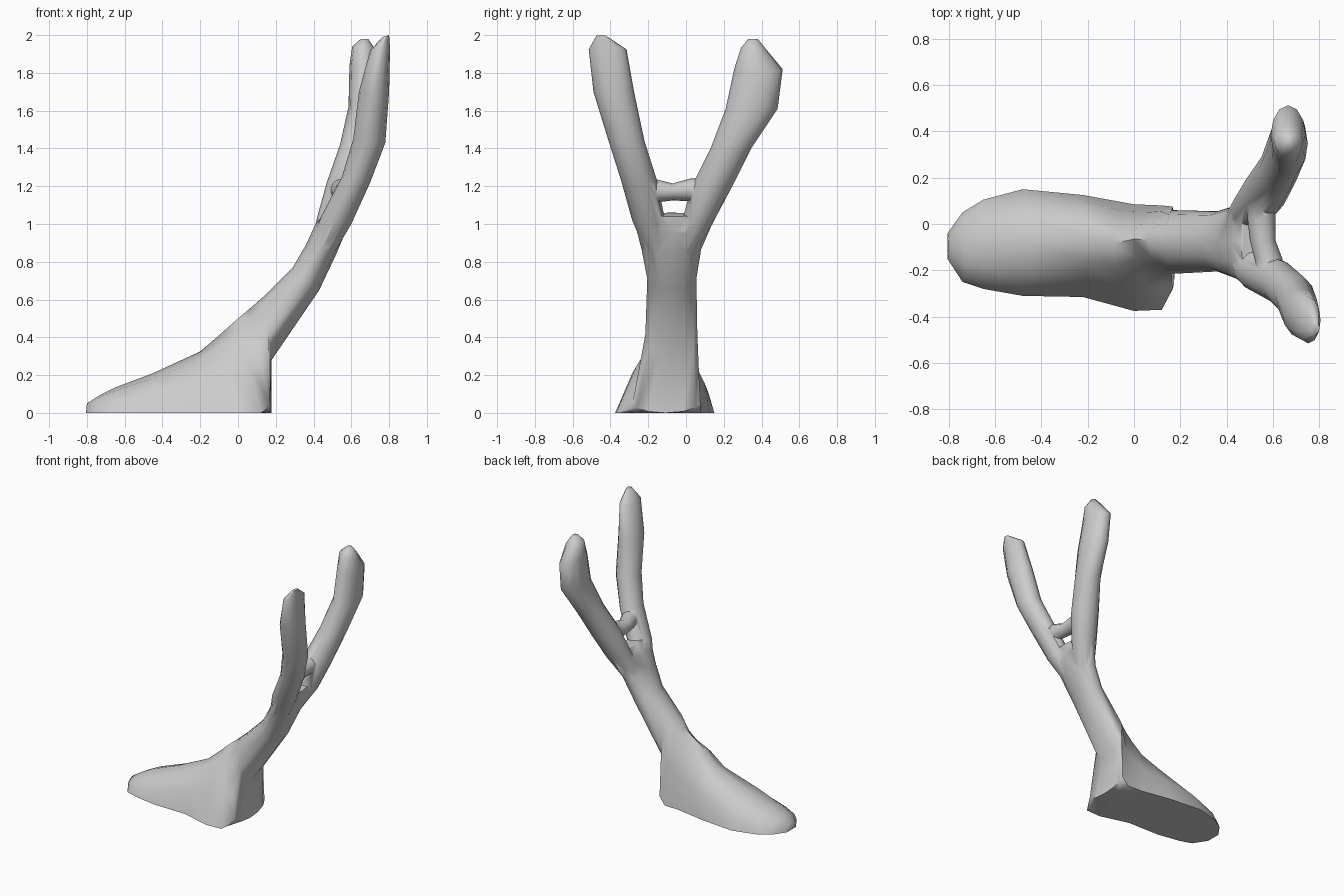
import bpy, bmesh
from math import cos, sin, pi

if "Cube" in bpy.data.objects:
    bpy.data.objects.remove(bpy.data.objects["Cube"])

SIDES = 12


def section(high, low, y0, y1, flat=0.0, shift=0.0, taper=0.0):
    """Ring between a high and low (x, z) point; flat=1 gives a dome on a level base."""
    pts = []
    for i in range(SIDES):
        a = 2 * pi * i / SIDES
        u, v = cos(a), sin(a)
        h = flat * max(v, 0) + (1 - flat) * (v + 1) / 2
        y = (y0 + y1) / 2 + shift * h + u * (y1 - y0) / 2 * (1 - taper * h)
        pts.append((low[0] + (high[0] - low[0]) * h, y,
                    low[1] + (high[1] - low[1]) * h))
    return pts


def loft(name, rings):
    bm = bmesh.new()
    loops = [[bm.verts.new(p) for p in r] for r in rings]
    for a, b in zip(loops, loops[1:]):
        for i in range(SIDES):
            j = (i + 1) % SIDES
            bm.faces.new((a[i], a[j], b[j], b[i]))
    bm.faces.new(loops[0][::-1])
    bm.faces.new(loops[-1])
    bmesh.ops.recalc_face_normals(bm, faces=bm.faces[:])
    me = bpy.data.meshes.new(name)
    bm.to_mesh(me)
    bm.free()
    ob = bpy.data.objects.new(name, me)
    bpy.context.collection.objects.link(ob)
    return ob


# Flat-bottomed foot running up into the leaning trunk
trunk = loft("forked_branch", [section(*s) for s in [
    ((-.80, .05), (-.805, 0), -.15, -.04, 1),
    ((-.73, .095), (-.74, 0), -.25, .05, 1),
    ((-.65, .135), (-.65, 0), -.28, .105, 1),
    ((-.45, .21), (-.48, 0), -.31, .15, 1),
    ((-.20, .325), (-.22, 0), -.315, .125, 1, .03, .15),
    ((-.09, .42), (.0, 0), -.375, .085, 1, .06, .3),
    ((.0, .50), (.12, 0), -.37, .08, 1, .08, .4),
    ((.06, .55), (.178, .0), -.29, .075, .8, .04, .2),
    ((.14, .62), (.178, .28), -.215, .06, .2),
    ((.29, .77), (.43, .65), -.205, .055),
    ((.36, .89), (.52, .84), -.235, .08),
    ((.41, 1.0), (.57, .96), -.265, .13),
    ((.46, 1.06), (.58, 1.04), -.23, .08),
]])

# Two upper prongs
prong_front = loft("front_prong", [section(*s) for s in [
    ((.38, .86), (.50, .83), -.21, -.07),
    ((.44, 1.04), (.60, 1.00), -.285, -.11),
    ((.55, 1.25), (.70, 1.22), -.345, -.155),
    ((.61, 1.45), (.78, 1.43), -.41, -.22),
    ((.64, 1.70), (.80, 1.70), -.49, -.275),
    ((.70, 1.92), (.805, 1.93), -.515, -.315),
    ((.765, 1.99), (.80, 2.0), -.475, -.42),
]])
prong_back = loft("back_prong", [section(*s) for s in [
    ((.38, .86), (.50, .83), -.09, .06),
    ((.42, 1.04), (.60, 1.00), -.02, .15),
    ((.47, 1.22), (.66, 1.18), .03, .245),
    ((.54, 1.42), (.71, 1.38), .13, .345),
    ((.585, 1.62), (.75, 1.60), .21, .485),
    ((.59, 1.84), (.74, 1.80), .255, .512),
    ((.605, 1.94), (.73, 1.92), .29, .42),
    ((.65, 1.98), (.69, 1.98), .33, .38),
]])

# Small web bridging the prongs, leaving a hole below it
bridge = loft("bridge", [
    [(x + rx * cos(2 * pi * i / SIDES), y, z + rz * sin(2 * pi * i / SIDES))
     for i in range(SIDES)]
    for x, y, z, rx, rz in [(.59, -.23, 1.17, .05, .06), (.58, -.15, 1.175, .06, .06),
                            (.555, -.07, 1.17, .055, .045), (.55, .02, 1.18, .06, .06),
                            (.55, .11, 1.18, .06, .06)]])

# Merge the parts into one skin
for part in (prong_front, prong_back, bridge):
    m = trunk.modifiers.new("join", 'BOOLEAN')
    m.operation, m.object, m.solver = 'UNION', part, 'EXACT'
bpy.context.view_layer.objects.active = trunk
trunk.select_set(True)
for m in list(trunk.modifiers):
    bpy.ops.object.modifier_apply(modifier=m.name)
for part in (prong_front, prong_back, bridge):
    bpy.data.objects.remove(part)
bpy.ops.object.shade_smooth_by_angle(angle=pi / 3)
